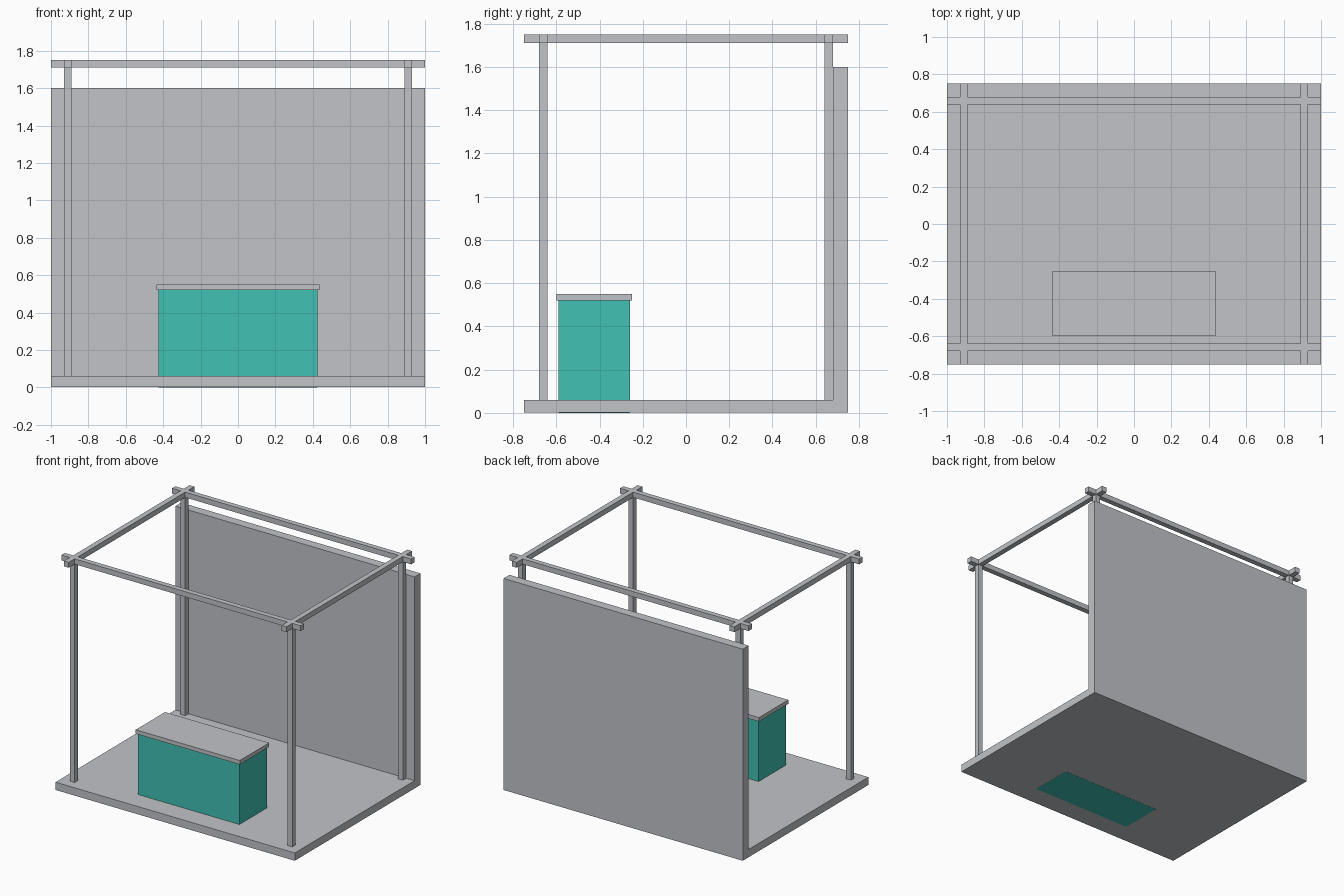
import bpy
import bmesh

cube = bpy.data.objects.get("Cube")
if cube:
    bpy.data.objects.remove(cube, do_unlink=True)


def material(name, rgb):
    mat = bpy.data.materials.new(name)
    mat.use_nodes = True
    color = (*rgb, 1.0)
    mat.diffuse_color = color
    mat.node_tree.nodes["Principled BSDF"].inputs["Base Color"].default_value = color
    return mat


grey = material("light grey", (0.533, 0.552, 0.578))
teal = material("teal", (0.053, 0.533, 0.456))


def box(name, x, y, z, mat):
    """Box spanning the given (low, high) ranges."""
    spans = (x, y, z)
    bm = bmesh.new()
    bmesh.ops.create_cube(bm, size=1)
    for v in bm.verts:
        v.co = [lo + (c + 0.5) * (hi - lo) for c, (lo, hi) in zip(v.co, spans)]
    mesh = bpy.data.meshes.new(name)
    bm.to_mesh(mesh)
    bm.free()
    mesh.materials.append(mat)
    obj = bpy.data.objects.new(name, mesh)
    bpy.context.collection.objects.link(obj)
    return obj


def around(centre, half=0.02):
    return (centre - half, centre + half)


WIDTH, DEPTH = (-1, 1), (-0.75, 0.75)
POST_X, POST_Y = 0.91, 0.66
FLOOR, BEAM, TOP = 0.06, 1.71, 1.75
BASE = 0.001  # the counter passes through the floor and stays visible below

# Floor and back wall
box("floor", WIDTH, (-0.75, 0.68), (BASE, FLOOR), grey)
box("back_wall", WIDTH, (0.68, 0.75), (BASE, 1.6), grey)

# Corner posts
for side, sx in (("left", 1), ("right", -1)):
    for end, sy in (("front", -1), ("back", 1)):
        box(f"{end}_{side}_post", around(sx * POST_X), around(sy * POST_Y),
            (FLOOR, BEAM), grey)

# Crossing roof beams with overhanging ends
for end, sy in (("front", -1), ("back", 1)):
    box(f"{end}_beam", WIDTH, around(sy * POST_Y), (BEAM, TOP), grey)
for side, sx in (("left", 1), ("right", -1)):
    box(f"{side}_beam", around(sx * POST_X), DEPTH, (BEAM, TOP), grey)

# Counter with overhanging top
box("counter_body", (-0.425, 0.425), (-0.59, -0.26), (0, 0.52), teal)
box("counter_top", (-0.435, 0.435), (-0.6, -0.25), (0.52, 0.55), grey)
